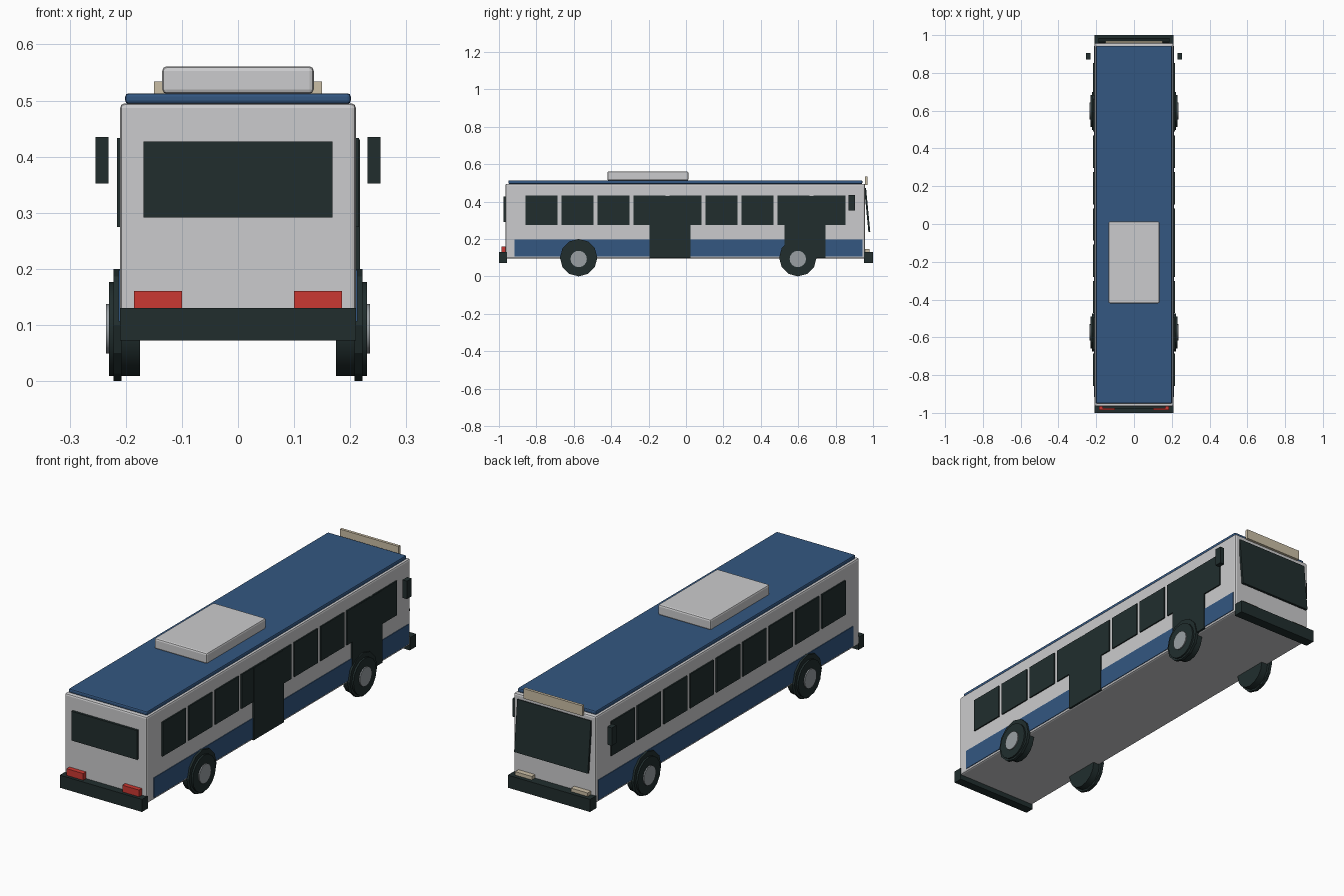
import bpy, math
from mathutils import Matrix

cube = bpy.data.objects.get("Cube")
if cube:
    bpy.data.objects.remove(cube, do_unlink=True)


def material(name, colour):
    m = bpy.data.materials.new(name)
    m.use_nodes = True
    m.diffuse_color = (*colour, 1)
    m.node_tree.nodes["Principled BSDF"].inputs["Base Color"].default_value = (*colour, 1)
    return m


WHITE = material("white paint", (0.60, 0.60, 0.61))
BLUE = material("blue paint", (0.033, 0.095, 0.22))
DARK = material("dark glass and rubber", (0.015, 0.027, 0.027))
RED = material("red lamp", (0.60, 0.04, 0.032))
SAND = material("sand lamp", (0.60, 0.52, 0.38))
GREY = material("hub grey", (0.32, 0.35, 0.37))


def box(name, x, y, z, mat, bevel=0):
    """Box from (min, max) ranges on each axis."""
    bpy.ops.mesh.primitive_cube_add(size=1)
    ob = bpy.context.object
    ob.name = name
    ranges = (x, y, z)
    size = [b - a for a, b in ranges]
    mid = [(a + b) / 2 for a, b in ranges]
    ob.data.transform(Matrix.Translation(mid) @ Matrix.Diagonal((*size, 1)))
    ob.data.materials.append(mat)
    if bevel:
        mod = ob.modifiers.new("Bevel", "BEVEL")
        mod.width = bevel
        mod.segments = 2
    return ob


def side_box(name, side, x, y, z, mat):
    return box(name, sorted((side * x[0], side * x[1])), y, z, mat)


def disc(name, side, x, y, z, radius, sides, mat):
    """Cylinder lying along x."""
    bpy.ops.mesh.primitive_cylinder_add(
        vertices=sides, radius=radius, depth=x[1] - x[0],
        location=(side * sum(x) / 2, y, z), rotation=(0, math.pi / 2, 0))
    ob = bpy.context.object
    ob.name = name
    ob.data.materials.append(mat)
    bpy.ops.object.shade_smooth_by_angle(angle=math.radians(25))


# Body shell, roof panel and rooftop unit
box("body", (-0.21, 0.21), (-0.965, 0.958), (0.095, 0.495), WHITE, 0.008)
box("roof", (-0.201, 0.201), (-0.95, 0.943), (0.494, 0.513), BLUE, 0.006)
box("roof_unit", (-0.135, 0.135), (-0.42, 0.013), (0.512, 0.561), WHITE, 0.008)

# Bumpers and end details
box("rear_bumper", (-0.21, 0.21), (-1, -0.958), (0.072, 0.13), DARK)
box("front_bumper", (-0.21, 0.21), (0.953, 1), (0.072, 0.13), DARK)
box("rear_window", (-0.168, 0.168), (-0.976, -0.96), (0.292, 0.427), DARK)
box("destination_sign", (-0.15, 0.15), (0.957, 0.97), (0.488, 0.534), SAND)

# Windscreen leans outward towards its lower edge
screen = box("windscreen", (-0.188, 0.188), (-0.005, 0.005), (-0.118, 0.118), DARK)
screen.location = (0, 0.969, 0.354)
screen.rotation_euler.x = math.radians(5.5)

# Parts repeated on both sides
for side, label in ((1, "left"), (-1, "right")):
    side_box(f"{label}_stripe", side, (0.205, 0.213), (-0.916, 0.943), (0.106, 0.198), BLUE)
    side_box(f"{label}_mirror", side, (0.231, 0.254), (0.87, 0.904), (0.352, 0.435), DARK)
    side_box(f"{label}_tail_lamp", side, (0.1, 0.185), (-0.986, -0.96), (0.125, 0.161), RED)
    side_box(f"{label}_head_lamp", side, (0.1, 0.185), (0.955, 0.982), (0.125, 0.146), SAND)
    for i in range(9):
        y = -0.857 + 0.1923 * i
        side_box(f"{label}_window_{i + 1}", side, (0.205, 0.216), (y, y + 0.171),
                 (0.275, 0.433), DARK)
    for end, y in (("rear", -0.574), ("front", 0.598)):
        disc(f"{label}_{end}_wheel_arch", side, (0.208, 0.222), y, 0.1, 0.1, 12, DARK)
        disc(f"{label}_{end}_tyre", side, (0.175, 0.23), y, 0.093, 0.084, 16, DARK)
        disc(f"{label}_{end}_hub", side, (0.225, 0.235), y, 0.093, 0.044, 16, GREY)

# Doors on one side only
for label, y in (("middle", -0.195), ("front", 0.526)):
    box(f"{label}_door", (0.205, 0.217), (y, y + 0.219), (0.097, 0.431), DARK)
